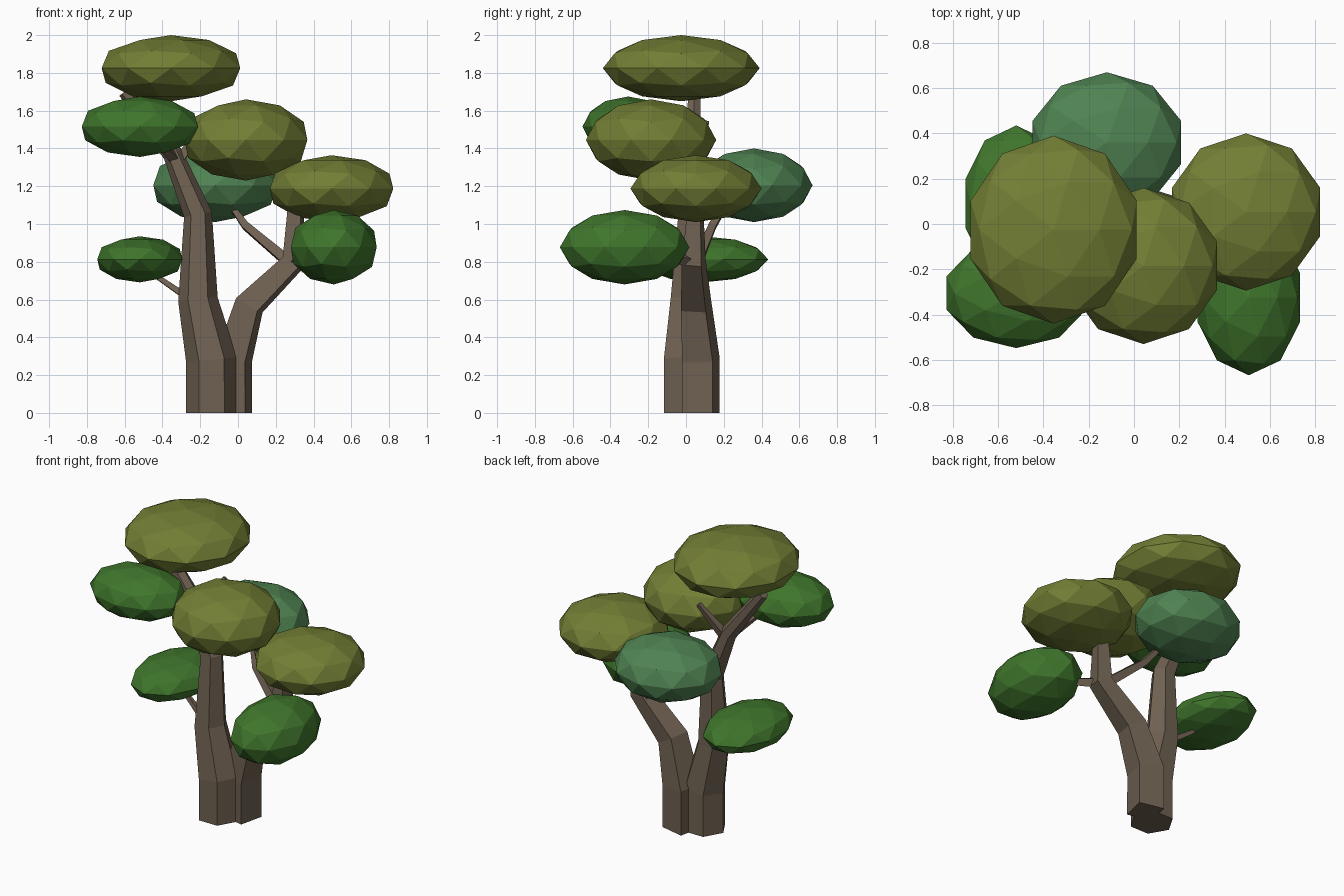
import bpy, bmesh, math
from mathutils import Vector

if "Cube" in bpy.data.objects:
    bpy.data.objects.remove(bpy.data.objects["Cube"])


def material(name, rgb):
    m = bpy.data.materials.new(name)
    m.diffuse_color = (*rgb, 1)
    m.use_nodes = True
    m.node_tree.nodes["Principled BSDF"].inputs["Base Color"].default_value = m.diffuse_color
    return m


BARK = material("bark", (0.16, 0.12, 0.085))
OLIVE = material("olive_leaf", (0.17, 0.21, 0.035))
GREEN = material("green_leaf", (0.05, 0.18, 0.025))
SAGE = material("sage_leaf", (0.08, 0.23, 0.085))


def limb(name, nodes, sides, turn=0):
    """Tapered faceted tube through nodes of (x, y, z, radius)."""
    pts = [Vector(n[:3]) for n in nodes]
    bm = bmesh.new()
    rings = []
    for i, p in enumerate(pts):
        t = Vector()
        if i > 0:
            t += (p - pts[i - 1]).normalized()
        if i < len(pts) - 1:
            t += (pts[i + 1] - p).normalized()
        q = Vector((0, 0, 1)).rotation_difference(t)
        if p.z == 0 or p.z == 0.28:      # stem base stays level
            q.identity()
        ring = []
        for k in range(sides):
            a = math.radians(turn) + math.tau * k / sides
            off = Vector((math.cos(a), math.sin(a), 0)) * nodes[i][3]
            ring.append(bm.verts.new(p + q @ off))
        rings.append(ring)
    for lo, hi in zip(rings, rings[1:]):
        for k in range(sides):
            j = (k + 1) % sides
            bm.faces.new((lo[k], lo[j], hi[j], hi[k]))
    bm.faces.new(rings[0][::-1])
    bm.faces.new(rings[-1])
    me = bpy.data.meshes.new(name)
    bm.to_mesh(me)
    bm.free()
    me.materials.append(BARK)
    bpy.context.collection.objects.link(bpy.data.objects.new(name, me))


def crown(name, centre, half, mat):
    """Flattened icosphere; half = half extents in x, y, z."""
    bpy.ops.mesh.primitive_ico_sphere_add(subdivisions=2, radius=1, location=centre)
    ob = bpy.context.object
    ob.name = name
    ob.scale = (half[0] / math.cos(math.radians(18)), half[1], half[2])
    ob.data.materials.append(mat)


# Two main stems
limb("left_trunk", [(-0.14, 0, 0, 0.135), (-0.14, 0, 0.28, 0.135),
                    (-0.212, 0.01, 0.6, 0.105), (-0.212, 0.025, 1.05, 0.075),
                    (-0.345, 0.035, 1.37, 0.053), (-0.6, 0.045, 1.7, 0.035)], 6)
limb("right_trunk", [(-0.025, 0.079, 0, 0.117), (-0.025, 0.079, 0.28, 0.117),
                     (0.06, 0.053, 0.57, 0.095), (0.295, 0.04, 0.8, 0.075),
                     (0.305, 0.05, 1.08, 0.05)], 4, 32)

# Side branches
limb("low_left_twig", [(-0.2, 0.01, 0.56, 0.028), (-0.31, 0.03, 0.64, 0.022),
                       (-0.5, 0.08, 0.77, 0.014)], 4, 45)
limb("back_twig", [(0.29, 0.05, 0.78, 0.04), (0.04, 0.14, 0.99, 0.028),
                   (-0.04, 0.21, 1.1, 0.018)], 4, 45)
limb("low_right_twig", [(0.29, 0.04, 0.8, 0.04), (0.45, -0.2, 0.86, 0.02)], 4, 45)
limb("upper_left_twig", [(-0.33, 0.03, 1.34, 0.035), (-0.46, -0.2, 1.48, 0.02)], 4, 45)
limb("upper_right_twig", [(-0.31, 0.035, 1.34, 0.035), (-0.17, 0.11, 1.54, 0.018)], 4, 45)

# Leaf crowns
crown("top_crown", (-0.355, -0.025, 1.825), (0.367, 0.415, 0.175), OLIVE)
crown("middle_crown", (0.042, -0.185, 1.445), (0.325, 0.345, 0.215), OLIVE)
crown("right_crown", (0.495, 0.053, 1.187), (0.327, 0.347, 0.177), OLIVE)
crown("upper_left_crown", (-0.52, -0.305, 1.515), (0.307, 0.243, 0.16), GREEN)
crown("low_right_crown", (0.507, -0.325, 0.877), (0.227, 0.343, 0.197), GREEN)
crown("low_left_crown", (-0.52, 0.09, 0.813), (0.225, 0.345, 0.122), GREEN)
crown("back_crown", (-0.12, 0.36, 1.205), (0.328, 0.31, 0.195), SAGE)
